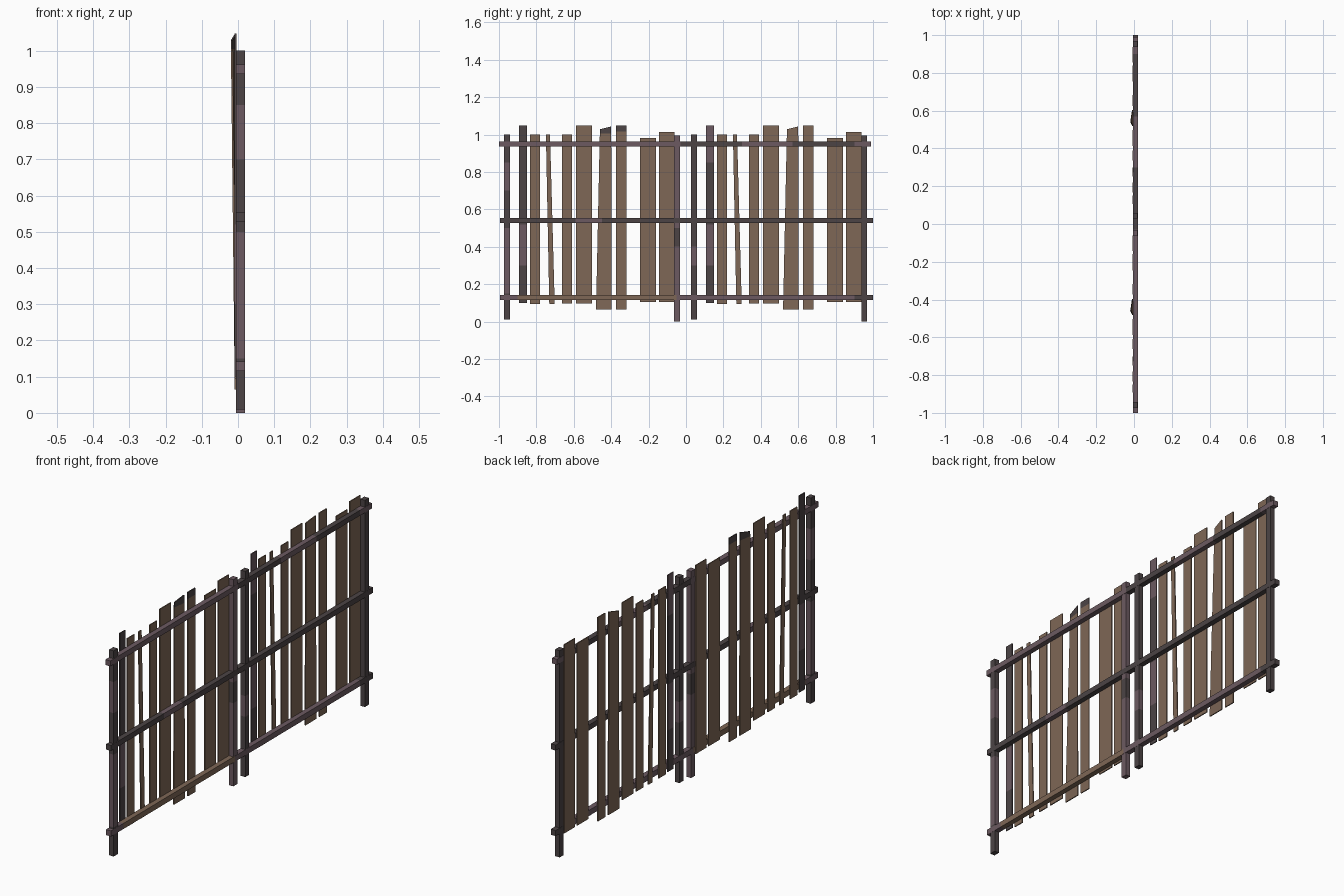
import bpy, bmesh

if "Cube" in bpy.data.objects:
    bpy.data.objects.remove(bpy.data.objects["Cube"])


def material(name, rgb):
    def lin(c):
        c /= 255
        return c / 12.92 if c < 0.04045 else ((c + 0.055) / 1.055) ** 2.4
    m = bpy.data.materials.new(name)
    m.diffuse_color = (*[lin(c) for c in rgb], 1)
    m.use_nodes = True
    m.node_tree.nodes["Principled BSDF"].inputs["Base Color"].default_value = m.diffuse_color
    return m


MATS = [material("board brown", (126, 103, 86)),
        material("weathered purple", (108, 90, 97)),
        material("dark timber", (76, 68, 69))]
BROWN, PURPLE, DARK = 0, 1, 2


def loft(name, rings, colours):
    """Closed four-sided timber through rings, one colour per segment."""
    bm = bmesh.new()
    vs = [[bm.verts.new(p) for p in r] for r in rings]
    for k, col in enumerate(colours):
        for i in range(4):
            j = (i + 1) % 4
            f = bm.faces.new((vs[k][i], vs[k][j], vs[k + 1][j], vs[k + 1][i]))
            f.material_index = col
    bm.faces.new(vs[0]).material_index = colours[0]
    bm.faces.new(vs[-1]).material_index = colours[-1]
    bmesh.ops.recalc_face_normals(bm, faces=bm.faces)
    me = bpy.data.meshes.new(name)
    bm.to_mesh(me)
    bm.free()
    for m in MATS:
        me.materials.append(m)
    ob = bpy.data.objects.new(name, me)
    bpy.context.collection.objects.link(ob)
    return ob


def rail(name, z0, z1, cuts, colours):
    x0, x1 = -0.006, 0.02
    loft(name, [[(x0, y, z0), (x1, y, z0), (x1, y, z1), (x0, y, z1)] for y in cuts], colours)


def post(name, y0, y1, cuts, colours):
    x0, x1 = -0.005, 0.0192
    loft(name, [[(x0, y0, z), (x1, y0, z), (x1, y1, z), (x0, y1, z)] for z in cuts], colours)


def board(name, bottom, top, z0, z1, cuts=(), colours=(BROWN,), lean=(0, 0), slant=0):
    """Thin plank; bottom/top are y ranges, lean moves the two top corners in x."""
    rings = []
    for z in (z0, *cuts, z1):
        t = (z - z0) / (z1 - z0)
        ya, yb = [b + (a - b) * t for b, a in zip(bottom, top)]
        la, lb = lean[0] * t, lean[1] * t
        zs = z - slant if z == z1 else z
        rings.append([(-0.009 + la, ya, zs), (-0.004 + la, ya, zs),
                      (-0.004 + lb, yb, z), (-0.009 + lb, yb, z)])
    loft(name, rings, colours)


# three long rails
rail("top_rail", 0.936, 0.962, (-1, -0.03, 0.05, 0.3, 0.57, 0.9, 0.99),
     (PURPLE, DARK, DARK, PURPLE, DARK, PURPLE))
rail("middle_rail", 0.527, 0.553, (-0.995, -0.59, -0.45, 1), (DARK, PURPLE, DARK))
rail("bottom_rail", 0.115, 0.142, (-0.995, -0.9, -0.05, 0.9, 1),
     (PURPLE, BROWN, PURPLE, DARK))

# upright posts
post("post_1", -0.973, -0.942, (0.01, 0.15, 0.5, 0.7, 0.85, 1.0),
     (DARK, PURPLE, DARK, PURPLE, DARK))
post("post_2", -0.063, -0.032, (0, 0.4, 0.5, 0.995), (PURPLE, DARK, PURPLE))
post("post_3", 0.028, 0.058, (0.01, 0.3, 0.4, 1.0), (DARK, PURPLE, DARK))
post("post_4", 0.937, 0.968, (0, 0.995), (DARK,))

# two identical panels of planks, with the narrow dark plank patched differently
PLANKS = [(-0.834, -0.780, 0.095, 1.0), (-0.663, -0.610, 0.097, 1.0),
          (-0.588, -0.502, 0.097, 1.047), (-0.246, -0.160, 0.105, 0.982),
          (-0.144, -0.062, 0.105, 1.013)]
for p, dy in enumerate((0, 1)):
    tag = f"panel_{p + 1}"
    for i, (a, b, z0, z1) in enumerate(PLANKS):
        board(f"{tag}_plank_{i + 1}", (a + dy, b + dy), (a + dy, b + dy), z0, z1)
    # dark edge plank
    edge = (-0.893 + dy, -0.850 + dy)
    board(f"{tag}_edge_plank", edge, edge, 0.1, 1.047, (0.3, 0.52, 0.85),
          (DARK, PURPLE, DARK, PURPLE) if p else (DARK, PURPLE, DARK, DARK))
    # thin crooked plank
    board(f"{tag}_crooked_plank", (-0.731 + dy, -0.702 + dy),
          (-0.749 + dy, -0.727 + dy), 0.095, 1.0)
    # twisted plank leaning outwards, slanted top
    board(f"{tag}_leaning_plank", (-0.481 + dy, -0.397 + dy), (-0.460 + dy, -0.400 + dy),
          0.065, 1.043, (1.005,), (BROWN, BROWN if p else DARK), (-0.011, -0.002), 0.015)
    # plank with dark tip
    tip = (-0.374 + dy, -0.318 + dy)
    board(f"{tag}_dark_tip_plank", tip, tip, 0.065, 1.047, (1.015,),
          (BROWN, BROWN if p else DARK))
